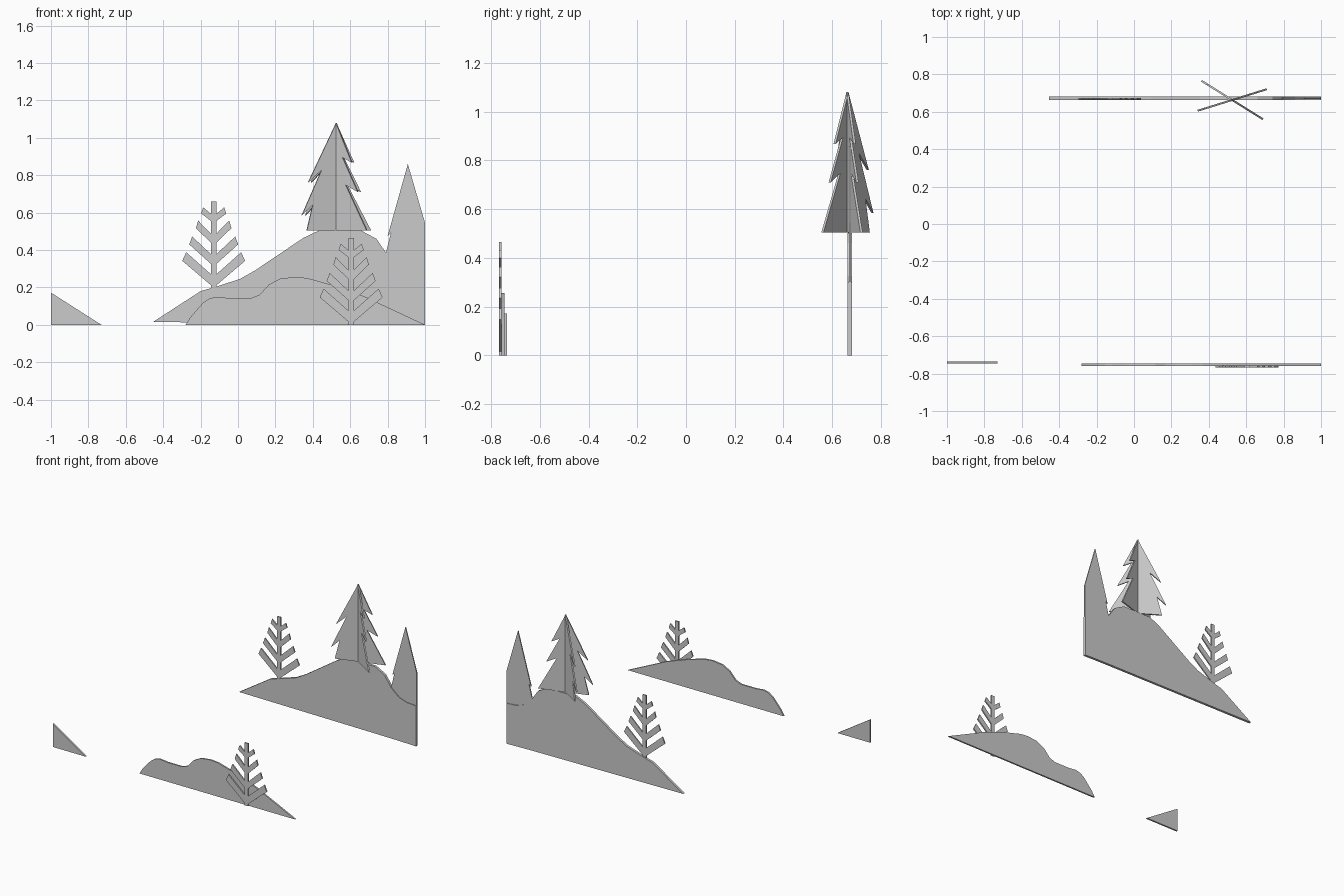
import bpy
from math import radians
from mathutils import Matrix


def cutout(name, outline, y0, y1, offset=(0, 0), matrix=None):
    """Flat panel: an outline in x/z extruded from y0 to y1."""
    n = len(outline)
    pts = [(x + offset[0], z + offset[1]) for x, z in outline]
    verts = [(x, y, z) for y in (y0, y1) for x, z in pts]
    faces = [list(range(n)), list(range(2 * n - 1, n - 1, -1))]
    faces += [[i, i + n, (i + 1) % n + n, (i + 1) % n] for i in range(n)]
    mesh = bpy.data.meshes.new(name)
    mesh.from_pydata(verts, [], faces)
    # make normals consistent whatever the outline direction
    area = sum(pts[i][0] * pts[(i + 1) % n][1] - pts[(i + 1) % n][0] * pts[i][1]
               for i in range(n))
    if area < 0:
        mesh.flip_normals()
    obj = bpy.data.objects.new(name, mesh)
    bpy.context.collection.objects.link(obj)
    if matrix:
        obj.matrix_world = matrix
    return obj


# Large rear hill
cutout("rear_hill", [
    (-0.455, 0.015), (-0.2, 0.18), (-0.13, 0.2), (0.01, 0.245), (0.09, 0.29),
    (0.35, 0.465), (0.43, 0.503), (0.66, 0.503), (0.74, 0.46), (0.795, 0.38),
    (0.86, 0.325), (0.92, 0.305), (1.0, 0.30), (1.0, 0.0), (0.8, 0.004)],
    0.664, 0.682)

# Edge conifer rising behind the rear hill, cut off at the right side
cutout("edge_conifer", [
    (0.908, 0.86), (0.80, 0.475), (0.817, 0.49), (0.77, 0.30),
    (0.80, 0.25), (1.0, 0.25), (1.0, 0.545)], 0.669, 0.677)

# Low front hill and small left slope
cutout("front_hill", [
    (-0.28, 0), (-0.255, 0.04), (-0.19, 0.115), (-0.155, 0.14), (-0.115, 0.15),
    (-0.05, 0.143), (0.07, 0.143), (0.115, 0.16), (0.165, 0.215),
    (0.225, 0.247), (0.305, 0.256), (0.37, 0.25), (0.495, 0.215),
    (0.68, 0.15), (1.0, 0)], -0.758, -0.746)
cutout("left_slope", [(-1, 0), (-0.73, 0), (-1, 0.172)], -0.747, -0.735)

# Herringbone trees: mirrored half outline, (tip x, z), (tip x, z), root z pair
tiers = [(0.168, 0.147, 0.147, 0.193, 0.016, 0.075),
         (0.131, 0.235, 0.115, 0.277, 0.130, 0.182),
         (0.095, 0.322, 0.083, 0.362, 0.243, 0.292),
         (0.067, 0.400, 0.056, 0.433, 0.360, 0.398)]
t = 0.014
half = [(t, 0)]
for xl, zl, xu, zu, r0, r1 in tiers:
    half += [(t, r0), (xl, zl), (xu, zu), (t, r1)]
half.append((t, 0.465))
branch_tree = half + [(-x, z) for x, z in reversed(half)]
cutout("front_branch_tree", branch_tree, -0.767, -0.757, (0.605, 0))
cutout("rear_branch_tree", branch_tree, 0.665, 0.674, (-0.13, 0.195))

# Standing conifer: two crossed copies of one jagged panel
conifer = [
    (-0.165, 0.505), (-0.132, 0.642), (-0.193, 0.585), (-0.082, 0.828),
    (-0.158, 0.76), (0, 1.08), (0.1, 0.867), (0.042, 0.895),
    (0.138, 0.71), (0.062, 0.748), (0.194, 0.505)]
for name, angle in (("conifer_panel_a", -32), ("conifer_panel_b", 17.3)):
    cutout(name, conifer, -0.005, 0.005, matrix=Matrix.Translation((0.525, 0.663, 0))
           @ Matrix.Rotation(radians(angle), 4, 'Z'))
